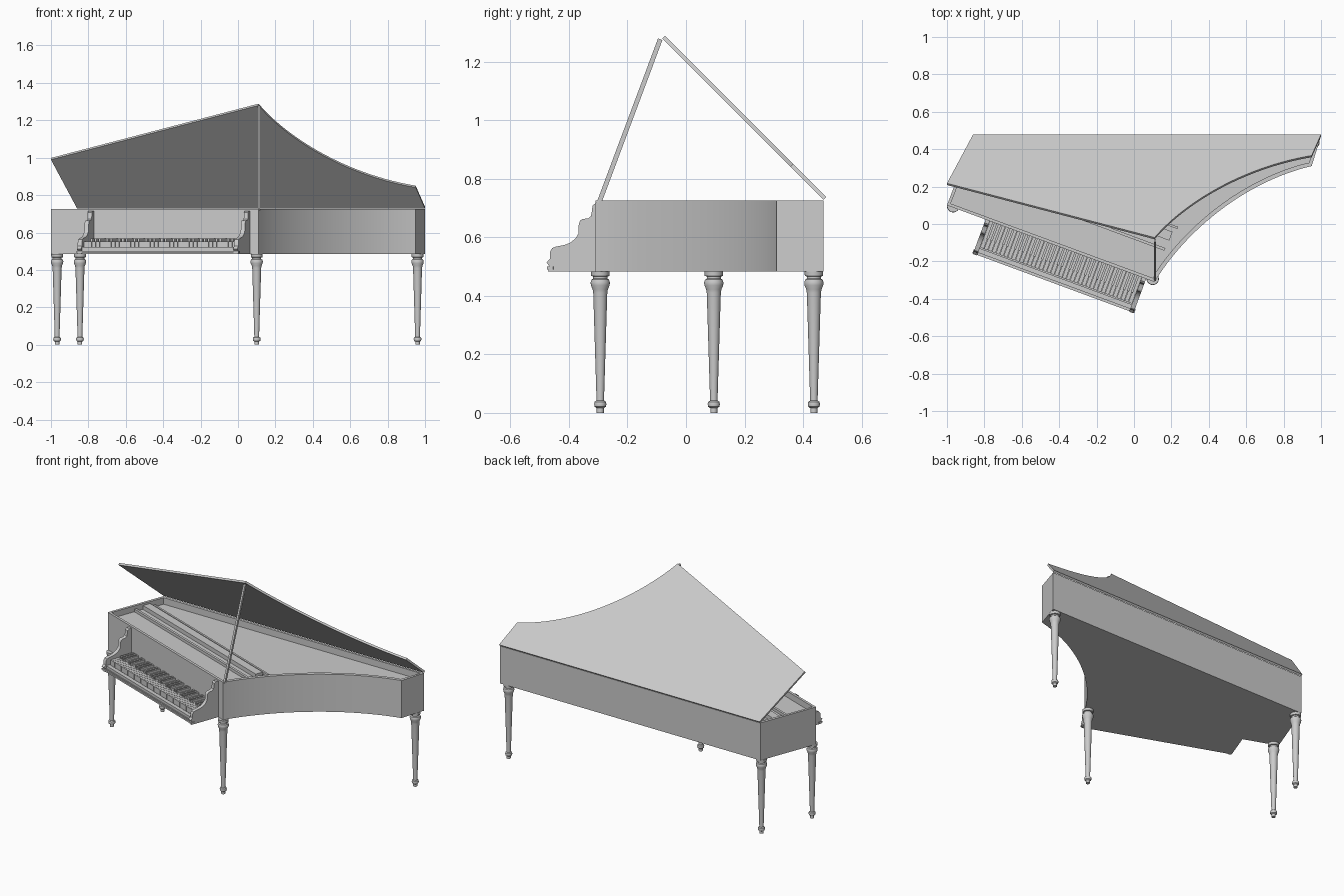
import bpy, bmesh, math
from mathutils import Matrix, Vector
from mathutils.geometry import interpolate_bezier

if "Cube" in bpy.data.objects:
    bpy.data.objects.remove(bpy.data.objects["Cube"])

grey = bpy.data.materials.new("plain grey")
grey.use_nodes = True
grey.diffuse_color = (0.6, 0.6, 0.6, 1)
grey.node_tree.nodes["Principled BSDF"].inputs["Base Color"].default_value = (0.6, 0.6, 0.6, 1)


def finish(bm, name, matrix=None, smooth=False):
    bmesh.ops.recalc_face_normals(bm, faces=bm.faces)
    mesh = bpy.data.meshes.new(name)
    bm.to_mesh(mesh)
    bm.free()
    mesh.materials.append(grey)
    obj = bpy.data.objects.new(name, mesh)
    bpy.context.scene.collection.objects.link(obj)
    if matrix:
        obj.matrix_world = matrix
    if smooth:
        bpy.ops.object.select_all(action='DESELECT')
        obj.select_set(True)
        bpy.context.view_layer.objects.active = obj
        bpy.ops.object.shade_smooth_by_angle(angle=math.radians(35))
    return obj


def prism(points, z0, z1):
    """Extrude a flat outline; returns the bmesh and its top face."""
    bm = bmesh.new()
    base = bm.faces.new([bm.verts.new((x, y, z0)) for x, y in points])
    ext = bmesh.ops.extrude_face_region(bm, geom=[base])["geom"]
    bmesh.ops.translate(bm, vec=(0, 0, z1 - z0),
                        verts=[g for g in ext if isinstance(g, bmesh.types.BMVert)])
    return bm, [g for g in ext if isinstance(g, bmesh.types.BMFace)][0]


def add_box(bm, lo, hi):
    lo, hi = Vector(lo), Vector(hi)
    m = Matrix.Translation((lo + hi) / 2) @ Matrix.Diagonal((*(hi - lo), 1))
    bmesh.ops.create_cube(bm, size=1, matrix=m)


def box(name, lo, hi, matrix):
    bm = bmesh.new()
    add_box(bm, lo, hi)
    return finish(bm, name, matrix)


# Plan outline: spine, left cheek, slanted front, curved bentside, tail
corner, nose = Vector((-1, 0.10)), Vector((0.11, -0.31))
bent = interpolate_bezier(nose, Vector((0.26, -0.06)), Vector((0.57, 0.22)), Vector((0.95, 0.31)), 28)
plan = [(-0.86, 0.47), tuple(corner)] + [(p[0], p[1]) for p in bent] + [(1.0, 0.47)]
BOTTOM, TOP = 0.484, 0.726

# Case with sunken soundboard
bm, top = prism(plan, BOTTOM, TOP)
bmesh.ops.recalc_face_normals(bm, faces=bm.faces)
bmesh.ops.inset_region(bm, faces=[top], thickness=0.022)
ext = bmesh.ops.extrude_face_region(bm, geom=[top])["geom"]
bmesh.ops.translate(bm, vec=(0, 0, -0.042), verts=[g for g in ext if isinstance(g, bmesh.types.BMVert)])
bmesh.ops.delete(bm, geom=[top], context='FACES_ONLY')
finish(bm, "case", smooth=True)

# Raised lid, hinged on the spine
bm, _ = prism([(x, y - 0.47) for x, y in plan], 0, 0.013)
finish(bm, "lid", Matrix.Translation((0, 0.47, TOP + 0.002)) @ Matrix.Rotation(math.radians(-45), 4, 'X'), True)

# Lid prop
foot, head = Vector((0.112, -0.298, TOP - 0.01)), Vector((0.108, -0.088, 1.277))
axis = head - foot
box("lid_prop", (-0.006, -0.008, 0), (0.006, 0.008, axis.length),
    Matrix.Translation(foot) @ Matrix.Rotation(-math.atan2(axis.y, axis.z), 4, 'X'))

# Frame along the slanted front: x runs along it, y runs into the case
front = nose - corner
K = Matrix.Translation((*corner, 0)) @ Matrix.Rotation(math.atan2(front.y, front.x), 4, 'Z')

# Tuning plank and rails across the strings
box("tuning_plank", (0.02, 0.02, 0.66), (1.16, 0.32, 0.69), K)
box("nut_rail", (0.024, 0.175, 0.68), (1.175, 0.19, 0.708), K)
box("jack_rail", (0.024, 0.235, 0.68), (1.18, 0.285, 0.716), K)
box("plank_edge", (0.024, 0.308, 0.68), (1.20, 0.32, 0.70), K)

# Keyboard bed and mouldings
LEFT, RIGHT, WALL = 0.22, 1.135, 0.024
box("key_bed", (LEFT, -0.185, BOTTOM), (RIGHT, 0.01, 0.505), K)
box("key_bed_moulding", (LEFT - 0.004, -0.193, 0.49), (RIGHT + 0.004, -0.17, 0.50), K)
box("key_slip", (LEFT + WALL, -0.18, 0.505), (RIGHT - WALL, -0.155, 0.522), K)

# Scrolled cheeks at both ends of the keyboard
scroll = [(0.01, 0.484), (-0.19, 0.484), (-0.183, 0.50), (-0.196, 0.513), (-0.183, 0.527),
          (-0.182, 0.552), (-0.175, 0.563), (-0.162, 0.568), (-0.129, 0.574), (-0.108, 0.582),
          (-0.09, 0.596), (-0.079, 0.613), (-0.078, 0.645), (-0.073, 0.657), (-0.064, 0.663),
          (-0.045, 0.664), (-0.034, 0.672), (-0.03, 0.69), (-0.028, 0.708), (-0.018, 0.716), (0.01, 0.716)]
STAND = Matrix(((0, 0, 1, 0), (1, 0, 0, 0), (0, 1, 0, 0), (0, 0, 0, 1)))
for side, start in (("right", LEFT), ("left", RIGHT - WALL)):
    bm, _ = prism(scroll, start, start + WALL)
    finish(bm, side + "_key_cheek", K @ STAND, True)

# Natural and sharp keys
COUNT = 39
first = LEFT + WALL
width = (RIGHT - LEFT - 2 * WALL) / COUNT
naturals, sharps = bmesh.new(), bmesh.new()
for i in range(COUNT):
    x = first + i * width
    add_box(naturals, (x + 0.001, -0.15, 0.503), (x + width - 0.001, 0.005, 0.552))
    if i % 7 in (0, 1, 2, 4, 5) and i < COUNT - 1:
        add_box(sharps, (x + width - 0.006, -0.095, 0.53), (x + width + 0.006, 0.005, 0.567))
finish(naturals, "natural_keys", K)
finish(sharps, "sharp_keys", K)

# Turned legs
turning = [(0, 0), (0.012, 0), (0.012, 0.016), (0.019, 0.021), (0.021, 0.03), (0.019, 0.038),
           (0.013, 0.042), (0.013, 0.052), (0.024, 0.41), (0.026, 0.422), (0.032, 0.436),
           (0.033, 0.446), (0.03, 0.455), (0.024, 0.459), (0.024, 0.466), (0.031, 0.468),
           (0.032, 0.484), (0, 0.484)]
places = {"front_right_leg": (-0.967, 0.095), "back_right_leg": (-0.845, 0.437),
          "front_left_leg": (0.10, -0.293), "back_left_leg": (0.96, 0.437)}
for name, (x, y) in places.items():
    bm = bmesh.new()
    verts = [bm.verts.new((r, 0, z)) for r, z in turning]
    edges = [bm.edges.new(pair) for pair in zip(verts, verts[1:])]
    bmesh.ops.spin(bm, geom=verts + edges, cent=(0, 0, 0), axis=(0, 0, 1),
                   angle=math.tau, steps=24, use_merge=True)
    bmesh.ops.remove_doubles(bm, verts=bm.verts, dist=0.0002)
    finish(bm, name, Matrix.Translation((x, y, 0)), True)
